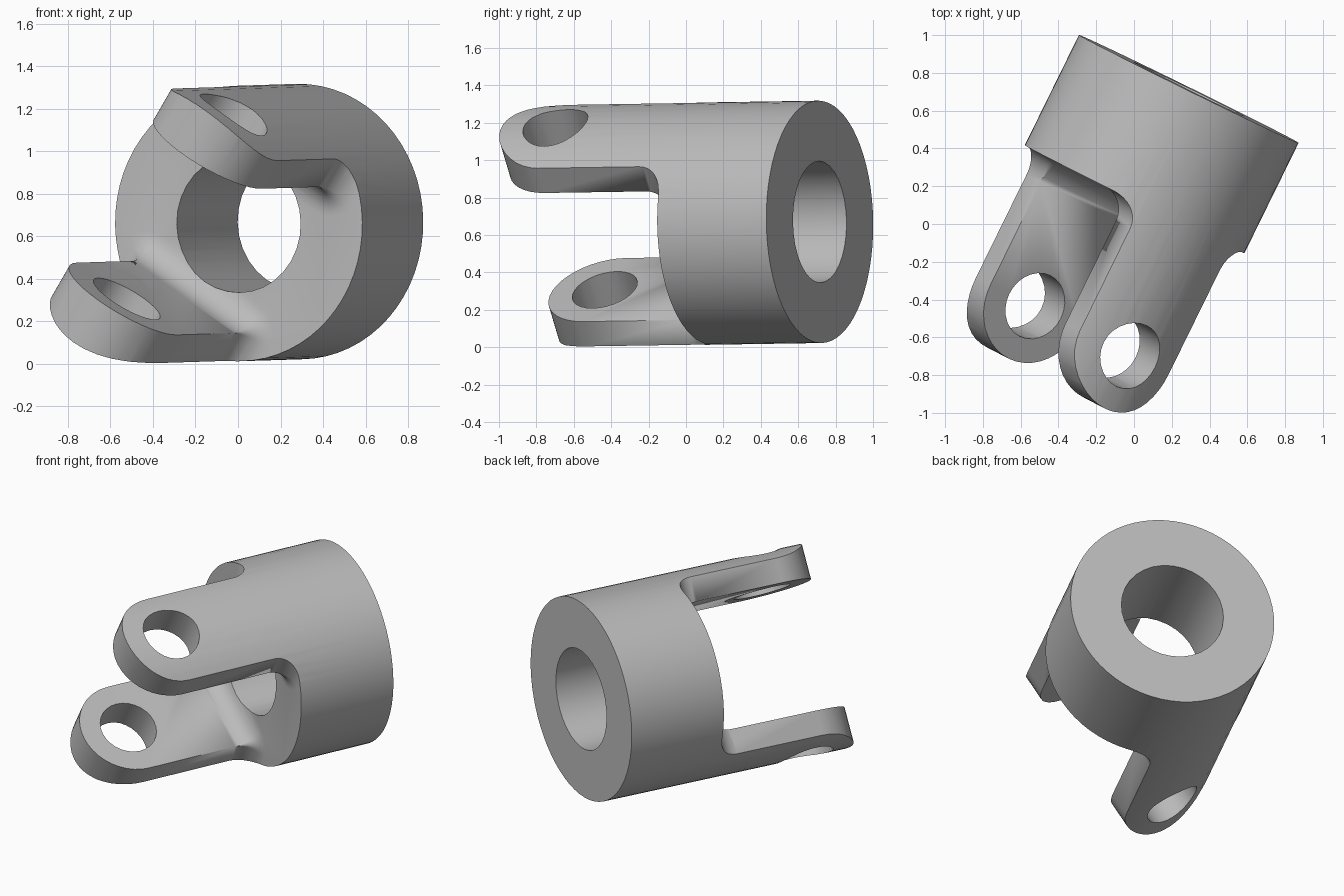
import bpy, bmesh, math
from mathutils import Matrix, Vector

if "Cube" in bpy.data.objects:
    bpy.data.objects.remove(bpy.data.objects["Cube"])

# Main sizes: local x = lug width, y = lug to lug, z = along the bore axis
R, BORE, PIN = 0.648, 0.325, 0.18
FRONT, PIN_S = 0.65, 1.395
HALF_W, INNER, FILLET = 0.312, 0.41, 0.14


def make_object(name, bm):
    bmesh.ops.recalc_face_normals(bm, faces=bm.faces)
    mesh = bpy.data.meshes.new(name)
    bm.to_mesh(mesh)
    bm.free()
    obj = bpy.data.objects.new(name, mesh)
    bpy.context.collection.objects.link(obj)
    return obj


def cylinder(name, radius, start, end, sides):
    bm = bmesh.new()
    bmesh.ops.create_cone(bm, cap_ends=True, segments=sides, radius1=radius,
                          radius2=radius, depth=end - start)
    bmesh.ops.translate(bm, vec=(0, 0, (start + end) / 2), verts=bm.verts)
    return make_object(name, bm)


def combine(target, tool, operation):
    mod = target.modifiers.new(operation, 'BOOLEAN')
    mod.operation, mod.solver, mod.object = operation, 'EXACT', tool
    bpy.context.view_layer.objects.active = target
    bpy.ops.object.modifier_apply(modifier=mod.name)
    bpy.data.objects.remove(tool)


def lug(name, side):
    """Loft a lug: filleted root, straight sides, round tip."""
    stations = [(FRONT - 0.1, HALF_W, FILLET)]
    for i in range(9):
        a = math.pi / 2 * i / 8
        stations.append((FRONT + FILLET * (1 - math.cos(a)), HALF_W,
                         FILLET * (1 - math.sin(a))))
    for i in range(11):
        a = math.pi / 2 * i / 10
        stations.append((PIN_S + HALF_W * math.sin(a), HALF_W * math.cos(a), 0))
    bm = bmesh.new()
    rings = []
    for s, w, f in stations:
        arc = [math.pi / 2 * k / 6 for k in range(7)]
        half = [(w + f, 1)] + [(w + f * math.cos(a), INNER - f * math.sin(a)) for a in arc]
        outline = half + [(-x, y) for x, y in reversed(half)]
        rings.append([bm.verts.new((x, y * side, s)) for x, y in outline])
    n = len(rings[0])
    for a, b in zip(rings, rings[1:]):
        for i in range(n):
            j = (i + 1) % n
            bm.faces.new((a[i], a[j], b[j], b[i]))
    bm.faces.new(rings[0])
    bmesh.ops.remove_doubles(bm, verts=bm.verts, dist=1e-5)
    bmesh.ops.dissolve_degenerate(bm, dist=1e-5, edges=bm.edges)
    return make_object(name, bm)


# Blank block with two lugs, turned down to a round outside
bm = bmesh.new()
bmesh.ops.create_cube(bm, size=1, matrix=Matrix.Translation((0, 0, FRONT / 2 - 0.1))
                      @ Matrix.Diagonal((3, 3, FRONT + 0.2, 1)))
yoke = make_object("fork_yoke", bm)
for name, side in (("upper_lug", 1), ("lower_lug", -1)):
    combine(yoke, lug(name, side), 'UNION')
combine(yoke, cylinder("outer_round", R, 0, 2, 64), 'INTERSECT')

# Shaft bore and cross pin holes
combine(yoke, cylinder("bore_cutter", BORE, -0.5, 1.2, 32), 'DIFFERENCE')
pin = cylinder("pin_cutter", PIN, -1, 1, 28)
pin.data.transform(Matrix.Translation((0, 0, PIN_S)) @ Matrix.Rotation(math.pi / 2, 4, 'X'))
combine(yoke, pin, 'DIFFERENCE')

# Lay the yoke down: aim the axis, then roll the lugs about it
axis = Vector((-0.441, -0.8975, -0.014)).normalized()
across = Vector((-axis.y, axis.x, 0)).normalized()
up = axis.cross(across)
roll = math.radians(33)
wide = across * math.cos(roll) - up * math.sin(roll)
thick = across * math.sin(roll) + up * math.cos(roll)
frame = Matrix((wide, thick, axis)).transposed().to_4x4()
yoke.data.transform(Matrix.Translation((0.29, 0.715, 0.67)) @ frame)

# Single grey metal
grey = (0.5, 0.5, 0.5, 1)
mat = bpy.data.materials.new("plain_grey")
mat.use_nodes = True
mat.diffuse_color = grey
mat.node_tree.nodes["Principled BSDF"].inputs["Base Color"].default_value = grey
yoke.data.materials.clear()
yoke.data.materials.append(mat)
for poly in yoke.data.polygons:
    poly.material_index = 0

bpy.ops.object.select_all(action='DESELECT')
yoke.select_set(True)
bpy.context.view_layer.objects.active = yoke
bpy.ops.object.shade_smooth_by_angle(angle=math.radians(30))
